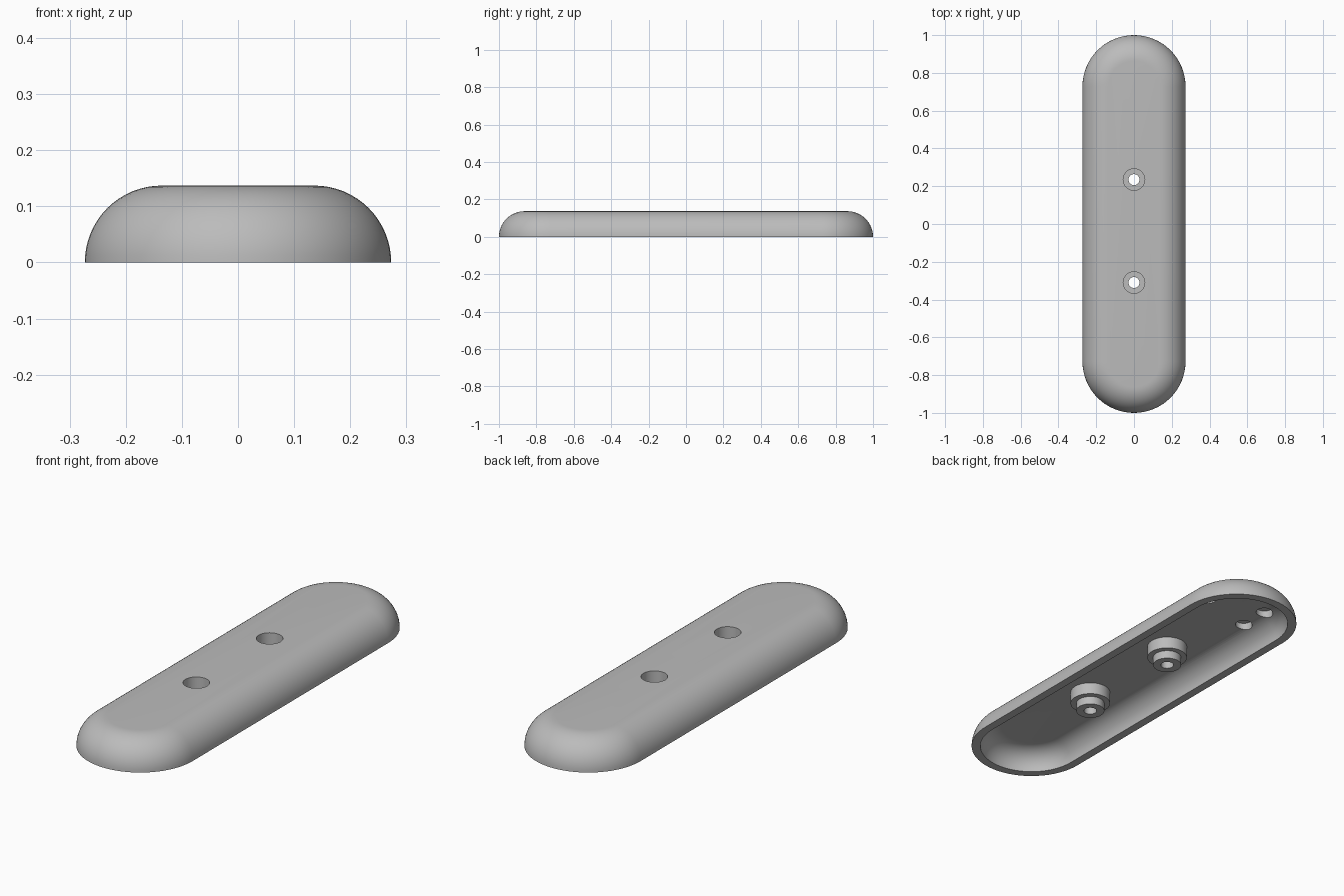
import bpy, bmesh, math

cube = bpy.data.objects.get("Cube")
if cube:
    bpy.data.objects.remove(cube)

HALF_W, HEIGHT, WALL = 0.273, 0.137, 0.04
STRAIGHT = 1.0 - HALF_W          # end-arc centre distance along y
CEILING = HEIGHT - WALL
BOSS_Y = (0.235, -0.31)
BORE_R = 0.057

grey = bpy.data.materials.new("light_grey")
grey.use_nodes = True
color = (0.5, 0.5, 0.5, 1)
grey.diffuse_color = color
grey.node_tree.nodes["Principled BSDF"].inputs["Base Color"].default_value = color


def finish(name, bm):
    bmesh.ops.recalc_face_normals(bm, faces=bm.faces)
    mesh = bpy.data.meshes.new(name)
    bm.to_mesh(mesh)
    bm.free()
    mesh.materials.append(grey)
    obj = bpy.data.objects.new(name, mesh)
    bpy.context.collection.objects.link(obj)
    return obj


def activate(obj):
    bpy.ops.object.select_all(action='DESELECT')
    obj.select_set(True)
    bpy.context.view_layer.objects.active = obj


def stadium(bm, radius, z, steps=32):
    """Ring of vertices: two half circles joined by straight sides."""
    ring = []
    for end in (0, 1):
        for i in range(steps + 1):
            a = math.pi * (end + i / steps)
            y = STRAIGHT * (1 - 2 * end) + radius * math.sin(a)
            ring.append(bm.verts.new((radius * math.cos(a), y, z)))
    return ring


def rounded_section(height, steps=16):
    """Quarter-round wall section from the rim up to the flat."""
    flat = HALF_W - HEIGHT
    angles = [math.pi / 2 * i / steps for i in range(steps + 1)]
    return [(flat + height * math.cos(a), height * math.sin(a)) for a in angles]


def cutter(x, y, radius, z0, z1):
    bpy.ops.mesh.primitive_cylinder_add(
        vertices=48, radius=radius, depth=z1 - z0, location=(x, y, (z0 + z1) / 2))
    obj = bpy.context.object
    obj.hide_render = True
    return obj


# Hollow shell: loft from ceiling to rim to outer top
bm = bmesh.new()
section = rounded_section(CEILING)[::-1] + rounded_section(HEIGHT)
rings = [stadium(bm, r, z) for r, z in section]
for a, b in zip(rings, rings[1:]):
    for i in range(len(a)):
        j = (i + 1) % len(a)
        bm.faces.new((a[i], a[j], b[j], b[i]))
bm.faces.new(rings[0])
bm.faces.new(rings[-1])
shell = finish("shell", bm)

# Screw bores through the top, and three blind pockets in the ceiling
cutters = [cutter(0, y, BORE_R, CEILING - 0.03, HEIGHT + 0.05) for y in BOSS_Y]
for x, y in ((-0.137, 0.615), (-0.137, 0.762), (0.137, 0.688)):
    cutters.append(cutter(x, y, 0.038, 0.06, CEILING + 0.028))
for c in cutters:
    activate(shell)
    mod = shell.modifiers.new("cut", 'BOOLEAN')
    mod.operation, mod.solver, mod.object = 'DIFFERENCE', 'EXACT', c
    bpy.ops.object.modifier_apply(modifier=mod.name)
    bpy.data.objects.remove(c)

# Stepped screw bosses, lathed from one profile
profile = [(0.09, CEILING), (0.09, 0.04), (0.064, 0.04), (0.064, 0.001),
           (0.029, 0.001), (0.029, 0.04), (BORE_R, 0.04), (BORE_R, CEILING)]
parts = [shell]
for name, y in zip(("back_boss", "front_boss"), BOSS_Y):
    bm = bmesh.new()
    verts = [bm.verts.new((r, 0, z)) for r, z in profile]
    edges = [bm.edges.new((verts[i - 1], verts[i])) for i in range(len(verts))]
    bmesh.ops.spin(bm, geom=verts + edges, cent=(0, 0, 0), axis=(0, 0, 1),
                   angle=math.tau, steps=48)
    bmesh.ops.remove_doubles(bm, verts=bm.verts, dist=0.0001)
    boss = finish(name, bm)
    boss.location.y = y
    parts.append(boss)

for part in parts:
    activate(part)
    bpy.ops.object.shade_smooth_by_angle(angle=math.radians(30))
